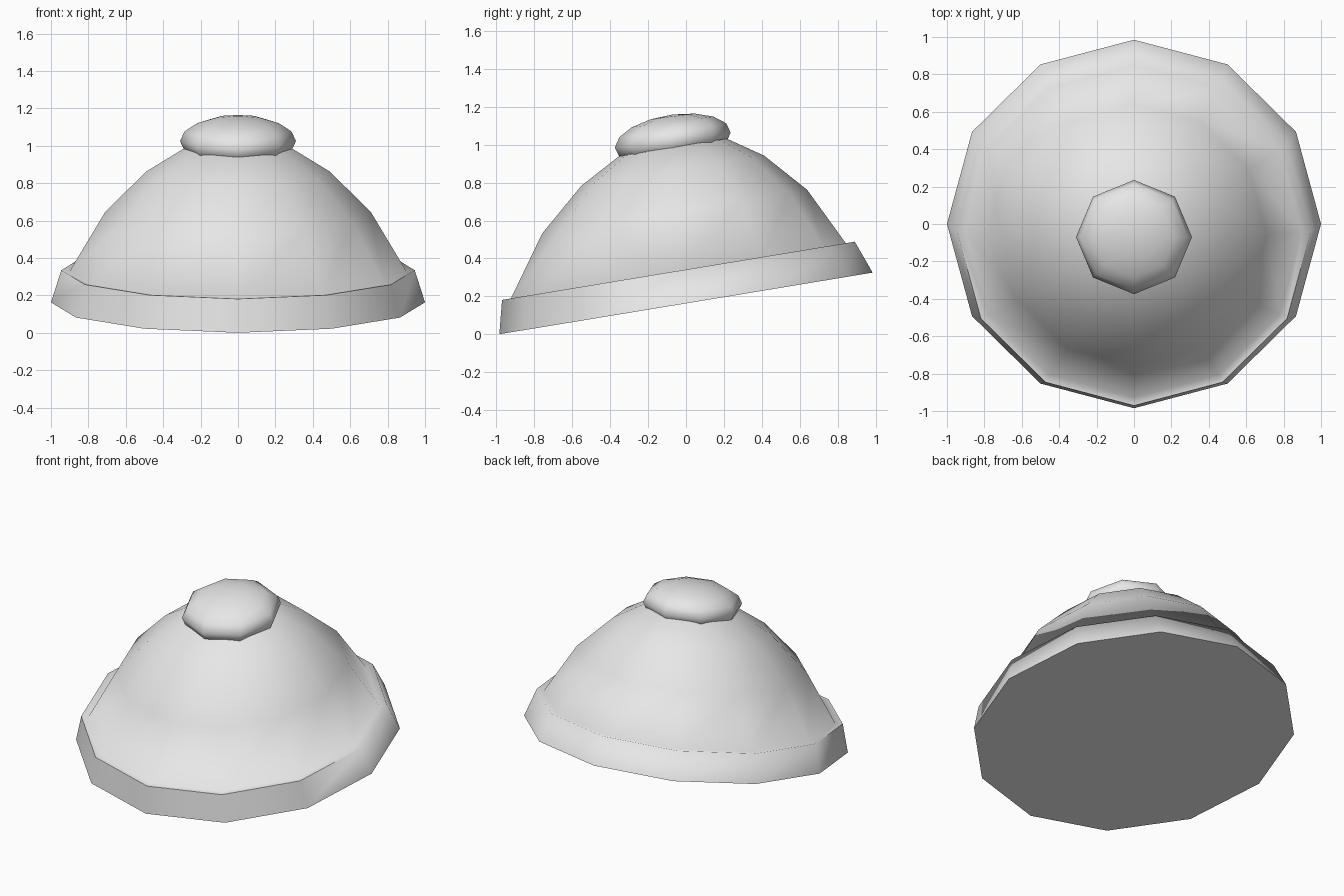
import bpy, bmesh, math

cube = bpy.data.objects.get("Cube")
if cube:
    bpy.data.objects.remove(cube, do_unlink=True)

mat = bpy.data.materials.new("light_grey")
mat.use_nodes = True
grey = (0.8, 0.8, 0.8, 1)
mat.diffuse_color = grey
mat.node_tree.nodes["Principled BSDF"].inputs["Base Color"].default_value = grey


def lathe(name, rings, sides, slope, pole, flat_base, sharp):
    """Stack slanted polygon rings (radius, centre y, centre z) up to a pole point."""
    bm = bmesh.new()
    loops = []
    for r, cy, cz in rings:
        loop = []
        for i in range(sides):
            a = math.tau * i / sides
            dy = 0.985 * r * math.sin(a)
            loop.append(bm.verts.new((r * math.cos(a), cy + dy, cz + slope * dy)))
        loops.append(loop)
    for low, high in zip(loops, loops[1:]):
        for i in range(sides):
            j = (i + 1) % sides
            bm.faces.new((low[i], low[j], high[j], high[i]))
    top = bm.verts.new(pole)
    for i in range(sides):
        bm.faces.new((loops[-1][i], loops[-1][(i + 1) % sides], top))
    if flat_base:
        bm.faces.new(loops[0][::-1])
    bmesh.ops.recalc_face_normals(bm, faces=bm.faces)
    mesh = bpy.data.meshes.new(name)
    bm.to_mesh(mesh)
    bm.free()
    mesh.materials.append(mat)
    obj = bpy.data.objects.new(name, mesh)
    bpy.context.collection.objects.link(obj)
    bpy.ops.object.select_all(action="DESELECT")
    obj.select_set(True)
    bpy.context.view_layer.objects.active = obj
    bpy.ops.object.shade_smooth_by_angle(angle=math.radians(sharp))
    return obj


# Slanted dome with a thick tapered rim
dome_rings = [(1, 0, 0.163), (0.945, -0.04, 0.335), (0.9, -0.04, 0.33),
              (0.71, -0.06, 0.647), (0.49, -0.07, 0.863), (0.29, -0.07, 0.985)]
lathe("dome_with_rim", dome_rings, 12, 0.165, (0, -0.07, 1.04), True, 80)

# Flattened round knob on top
knob_rings = []
for k in range(1, 8):
    a = math.pi * k / 8
    knob_rings.append((0.31 * math.sin(a), -0.07, 1.025 - 0.135 * math.cos(a)))
lathe("top_knob", knob_rings, 8, 0.13, (0, -0.07, 1.16), True, 80)
